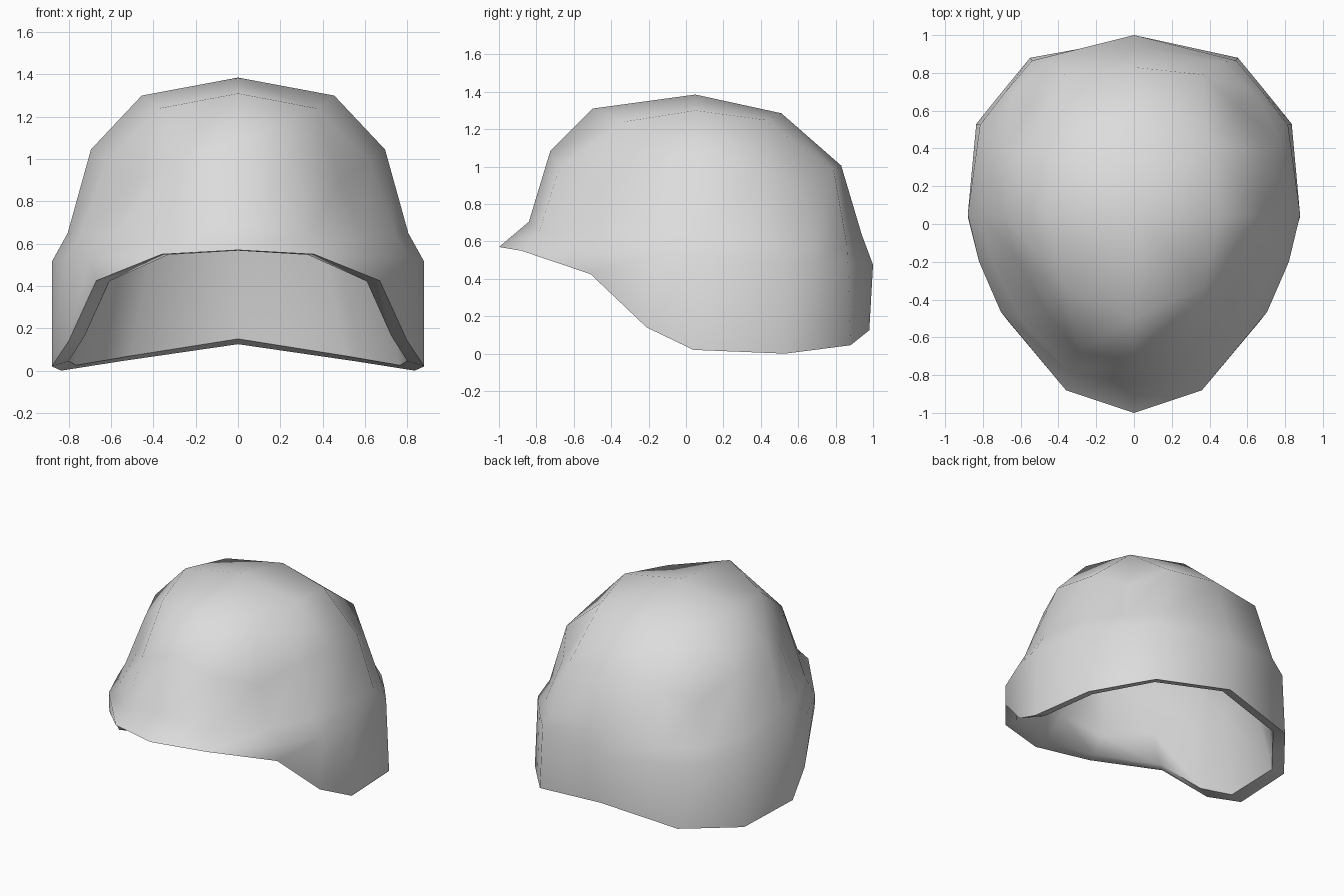
import bpy, bmesh, math

cube = bpy.data.objects.get("Cube")
if cube:
    bpy.data.objects.remove(cube)

MID = 0.05  # y of the crown

# Half outlines from front to back, one for each level
RIM = [(0, -1, .57), (.36, -.88, .55), (.67, -.51, .425), (.80, -.21, .14),
       (.88, .04, .02), (.835, .53, 0), (.69, .71, .023), (.55, .88, .045), (0, .98, .125)]
FLARE = [(0, -1, .57), (.36, -.88, .55), (.705, -.465, .535), (.82, -.2, .525),
         (.88, .05, .515), (.815, .525, .5), (.68, .7, .49), (.54, .865, .485), (0, 1, .475)]
BROW = [(0, -.84, .705), (.34, -.785, .65), (.6, -.5, .63), (.745, -.22, .64),
        (.805, .05, .65), (.775, .445, .6), (.64, .69, .58), (.46, .86, .585), (0, .94, .635)]
SHOULDER = [(0, -.725, 1.085), (.29, -.68, .985), (.48, -.45, .9), (.62, -.18, .99),
            (.695, .05, 1.045), (.68, .39, .995), (.55, .62, .87), (.37, .79, .98),
            (0, .83, 1.005)]
CROWN = [(0, -.5, 1.31), (.37, -.33, 1.24), (.455, .05, 1.3), (.385, .42, 1.25), (0, .51, 1.285)]

bm = bmesh.new()


def add_ring(half, gap=0, drop=0):
    """Mirror a half outline into a ring, moved inwards and down."""
    ring = []
    for x, y, z in half + [(-x, y, z) for x, y, z in half[-2:0:-1]]:
        k = 1 - gap / math.hypot(x, y - MID)
        ring.append(bm.verts.new((x * k, MID + (y - MID) * k, z - drop)))
    return ring


def bridge(low, high):
    """Join two rings of the same size; repeated points give triangles."""
    for i in range(len(low)):
        j = (i + 1) % len(low)
        a, b = high[i], high[j]
        bm.faces.new((low[i], low[j], b) if a == b else (low[i], low[j], b, a))


def cap(shoulder, crown, z):
    """Close the dome: each corner of the crown takes three shoulder points."""
    match = [0, 1, 1, 1, 2, 3, 3, 3, 4, 5, 5, 5, 6, 7, 7, 7]
    bridge(shoulder, [crown[m] for m in match])
    tip = bm.verts.new((0, MID, z))
    for i, v in enumerate(crown):
        bm.faces.new((v, crown[(i + 1) % len(crown)], tip))


# Outer shell
rim = add_ring(RIM)
levels = [rim, add_ring(FLARE), add_ring(BROW), add_ring(SHOULDER)]
for low, high in zip(levels, levels[1:]):
    bridge(low, high)
cap(levels[-1], add_ring(CROWN), 1.385)

# Lining, set in by the wall thickness
edge = add_ring(RIM, .08)
for v in edge:
    v.co.z += .025 if v.co.y > -.3 else -.003
lining = [rim, edge, add_ring(BROW, .105, .02), add_ring(SHOULDER, .1, .03)]
for low, high in zip(lining, lining[1:]):
    bridge(low, high)
cap(lining[-1], add_ring(CROWN, .07, .08), 1.3)

bmesh.ops.remove_doubles(bm, verts=bm.verts, dist=.002)
bmesh.ops.recalc_face_normals(bm, faces=bm.faces)

mesh = bpy.data.meshes.new("helmet_shell")
bm.to_mesh(mesh)
bm.free()
shell = bpy.data.objects.new("helmet_shell", mesh)
bpy.context.collection.objects.link(shell)

# Plain grey material
grey = bpy.data.materials.new("light_grey")
grey.use_nodes = True
color = (.72, .72, .72, 1)
grey.diffuse_color = color
grey.node_tree.nodes["Principled BSDF"].inputs["Base Color"].default_value = color
mesh.materials.append(grey)

bpy.ops.object.select_all(action='DESELECT')
shell.select_set(True)
bpy.context.view_layer.objects.active = shell
bpy.ops.object.shade_smooth_by_angle(angle=math.radians(55))
